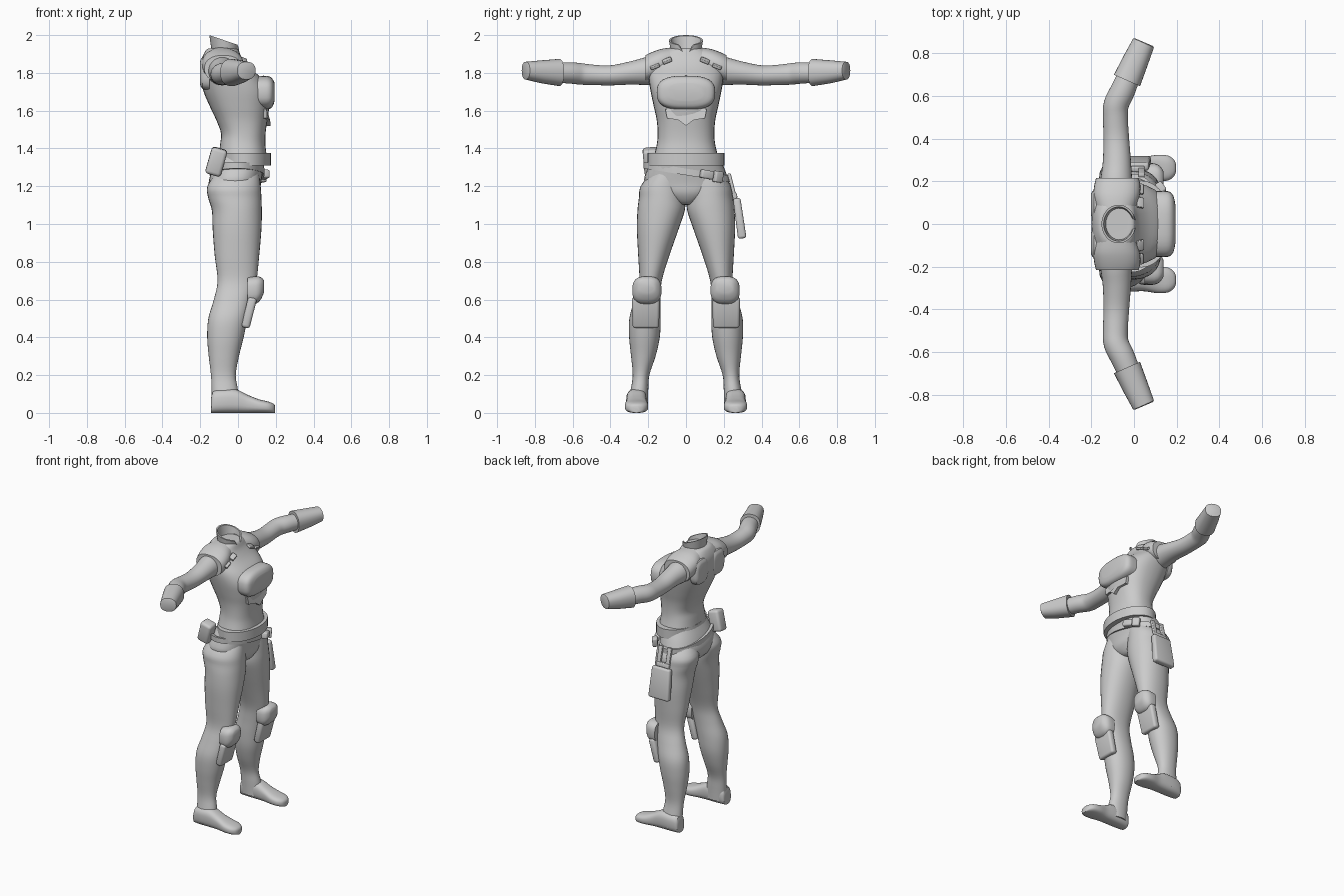
import bpy, bmesh, math
from mathutils import Vector, Matrix

if "Cube" in bpy.data.objects:
    bpy.data.objects.remove(bpy.data.objects["Cube"])

grey = bpy.data.materials.new("suit_grey")
grey.diffuse_color = (0.6, 0.6, 0.6, 1)
grey.use_nodes = True
grey.node_tree.nodes["Principled BSDF"].inputs["Base Color"].default_value = grey.diffuse_color
X, Y, Z = Vector((1, 0, 0)), Vector((0, 1, 0)), Vector((0, 0, 1))


def finish(name, bm, smooth=40):
    bmesh.ops.recalc_face_normals(bm, faces=bm.faces)
    me = bpy.data.meshes.new(name)
    bm.to_mesh(me)
    bm.free()
    me.materials.append(grey)
    ob = bpy.data.objects.new(name, me)
    bpy.context.collection.objects.link(ob)
    bpy.ops.object.select_all(action='DESELECT')
    ob.select_set(True)
    bpy.context.view_layer.objects.active = ob
    bpy.ops.object.shade_smooth_by_angle(angle=math.radians(smooth))
    return ob


def spline(rings, steps):
    """Catmull-Rom refinement of ring parameters."""
    out = []
    for i in range(len(rings) - 1):
        a, b, c, d = (rings[min(max(i + k, 0), len(rings) - 1)] for k in (-1, 0, 1, 2))
        for s in range(steps):
            t = s / steps
            out.append([0.5 * (2 * q + (r - p) * t + (2 * p - 5 * q + 4 * r - w) * t * t
                               + (3 * q - p - 3 * r + w) * t ** 3)
                        for p, q, r, w in zip(a, b, c, d)])
    return out + [list(rings[-1])]


def loft(name, rings, u=X, v=Y, power=2.0, n=32, steps=4, follow=False, smooth=40):
    """Closed tube through rings (x, y, z, ru, rv) of superellipse section."""
    rs = spline(rings, steps) if steps > 1 else rings
    bm = bmesh.new()
    loops = []
    for i, r in enumerate(rs):
        if follow:   # turn the section to stay square to the path
            a, b = rs[max(i - 1, 0)], rs[min(i + 1, len(rs) - 1)]
            t = Vector((b[0] - a[0], b[1] - a[1], 0)).normalized()
            u = Vector((abs(t.y), -t.x * (1 if t.y > 0 else -1), 0))
        loop = []
        for k in range(n):
            c, s = math.cos(math.tau * k / n), math.sin(math.tau * k / n)
            pu = math.copysign(abs(c) ** (2 / power), c)
            pv = math.copysign(abs(s) ** (2 / power), s)
            loop.append(bm.verts.new(Vector(r[:3]) + u * r[3] * pu + v * r[4] * pv))
        loops.append(loop)
    for a, b in zip(loops, loops[1:]):
        for k in range(n):
            bm.faces.new((a[k], a[(k + 1) % n], b[(k + 1) % n], b[k]))
    bm.faces.new(loops[0])
    bm.faces.new(loops[-1])
    return finish(name, bm, smooth)


def body(name, rows, y=0, power=2.0):
    """Upright loft from rows (z, back x, front x, y centre, y half-width)."""
    return loft(name, [((b + f) / 2, c, z, (f - b) / 2, w) for z, b, f, c, w in rows], power=power)


def band(name, c, rx, ry, h, thick, sx=0, sy=0, flare=0, notch=0, n=48):
    """Sloped strap ring with real thickness."""
    bm = bmesh.new()
    cols = []
    for k in range(n):
        a = math.tau * k / n
        ca, sa = math.cos(a), math.sin(a)
        col = []
        for off, top in ((0, 0), (0, 1), (-thick, 1), (-thick, 0)):
            ex = off + flare * top
            x, y = (rx + ex) * ca, (ry + ex) * sa
            dip = notch * max(0, 1 - abs(math.atan2(sa, ca)) / 0.45) if top else 0
            z = c[2] + (top - 0.5) * h + sx * x + sy * y - dip
            col.append(bm.verts.new((c[0] + x, c[1] + y, z)))
        cols.append(col)
    for a, b in zip(cols, cols[1:] + cols[:1]):
        for j in range(4):
            bm.faces.new((a[j], b[j], b[(j + 1) % 4], a[(j + 1) % 4]))
    return finish(name, bm)


def block(name, c, size, rot=(0, 0, 0), bevel=0.01, taper=1.0):
    """Bevelled box, optionally narrower at the top."""
    bm = bmesh.new()
    bmesh.ops.create_cube(bm, size=1)
    for v in bm.verts:
        k = taper if v.co.z > 0 else 1
        v.co = Vector((v.co.x * size[0] * k, v.co.y * size[1] * k, v.co.z * size[2]))
    bmesh.ops.bevel(bm, geom=bm.edges[:], offset=bevel, segments=3, affect='EDGES', profile=0.5)
    m = Matrix.Translation(c)
    for ang, ax in zip(rot, 'XYZ'):
        m = m @ Matrix.Rotation(math.radians(ang), 4, ax)
    bm.transform(m)
    return finish(name, bm)


# Torso and pelvis
body("torso", [(1.34, -.105, .155, 0, .175), (1.42, -.095, .145, 0, .155), (1.48, -.09, .146, 0, .15),
               (1.55, -.115, .155, 0, .155), (1.62, -.148, .165, 0, .17), (1.70, -.182, .165, 0, .187),
               (1.77, -.198, .125, 0, .197), (1.83, -.198, .06, 0, .195), (1.88, -.19, .02, 0, .165),
               (1.925, -.165, 0, 0, .10), (1.93, -.13, -.03, 0, .06)], power=2.4)
body("pelvis", [(1.36, -.10, .15, 0, .175), (1.29, -.135, .135, 0, .205), (1.22, -.155, .122, 0, .22),
                (1.16, -.14, .115, 0, .16), (1.11, -.08, .08, 0, .06), (1.10, -.03, .03, 0, .02)], power=2.3)

# Chest plate and pointed belly plate
loft("chest_plate", [(.06, 0, 1.695, .15, .085), (.135, 0, 1.695, .155, .09), (.168, 0, 1.695, .15, .085),
                     (.185, 0, 1.695, .13, .07), (.194, 0, 1.70, .09, .045)], u=Y, v=Z, power=2.8, steps=3)
bm = bmesh.new()
shape = [(-.11, 1.61), (-.10, 1.56), (-.04, 1.55), (0, 1.52), (.04, 1.55), (.10, 1.56), (.11, 1.61)]
front = [bm.verts.new((.173 - 1.8 * y * y, y, z)) for y, z in shape]
back = [bm.verts.new((.08, y, z)) for y, z in shape]
bm.faces.new(front)
bm.faces.new(back)
for i in range(7):
    j = (i + 1) % 7
    bm.faces.new((front[i], front[j], back[j], back[i]))
finish("belly_plate", bm)

# Open collar with a front notch
band("collar", (-.072, 0, 1.935), .068, .078, .075, .01, sx=-.34, flare=.012, notch=.06)

# Belts, buckle and pouch
band("waist_belt", (.036, 0, 1.342), .138, .203, .066, .04)
band("hip_belt", (-.005, .005, 1.275), .145, .23, .035, .02, sy=-.16)
block("buckle", (.14, .11, 1.262), (.04, .07, .045), (-10, 0, 20), .01)
block("buckle_tab", (.125, .17, 1.25), (.035, .05, .06), (-8, 0, 35), .008)
block("back_pouch", (-.115, -.185, 1.33), (.085, .08, .145), (5, 16, 0), .018)

# Holster on the left thigh with its two hanging straps
block("holster", (.0, .283, 1.03), (.16, .045, .215), (8, 0, 0), .014, .88)
for sx in (-.035, .035):
    block("holster_strap", (sx, .248, 1.185), (.03, .018, .17), (14, 0, 0), .005)
block("holster_clip", (0, .258, 1.15), (.10, .025, .03), (12, 0, 0), .006)

for s, side in ((-1, "right"), (1, "left")):
    # Leg
    leg = [(1.28, -.11, .11, .10, .08), (1.2, -.162, .12, .122, .118), (1.14, -.158, .124, .126, .123),
           (1.07, -.138, .126, .132, .125), (.97, -.134, .124, .15, .11), (.83, -.123, .112, .171, .082),
           (.70, -.108, .098, .188, .06), (.60, -.128, .072, .204, .069), (.50, -.157, .05, .217, .083),
           (.40, -.163, .03, .220, .081), (.30, -.155, .005, .226, .065), (.20, -.143, -.012, .238, .044),
           (.12, -.14, .0, .247, .047), (.03, -.138, .01, .258, .056)]
    body("leg_" + side, [(z, b, f, s * c, w) for z, b, f, c, w in leg], power=2.15)

    # Foot: heel to toe sections, flat sole
    foot = [(-.143, .02, .03), (-.135, .055, .045), (-.08, .062, .054), (-.01, .062, .054),
            (.05, .048, .053), (.11, .036, .062), (.16, .030, .058), (.188, .024, .038), (.197, .018, .015)]
    loft("foot_" + side, [(x, s * .262, h, w, h) for x, h, w in foot], u=Y, v=Z, power=2.7, steps=3)

    # Knee and shin pads
    loft("knee_pad_" + side, [(.05, s * .207, .648, .074, .07), (.095, s * .207, .65, .077, .073),
                              (.122, s * .207, .66, .064, .058), (.138, s * .207, .67, .04, .032)],
         u=Y, v=Z, power=2.8, steps=2)
    block("shin_pad_" + side, (.058, s * .213, .53), (.045, .14, .165), (0, 14, 0), .016, 1.06)

    # Arm bent forward at the elbow, then a cuff over the closed hand
    arm = [(-.085, .10, 1.81, .085, .08), (-.083, .20, 1.81, .075, .075), (-.08, .29, 1.80, .066, .062),
           (-.083, .40, 1.787, .060, .053), (-.087, .50, 1.79, .058, .054), (-.083, .56, 1.795, .059, .057),
           (-.055, .62, 1.80, .058, .056), (-.02, .70, 1.80, .053, .052)]
    loft("arm_" + side, [(x, s * y, z, a, b) for x, y, z, a, b in arm], v=Z, follow=True, n=28)
    cuff = [(-.033, .672, 1.802, .067, .072), (.01, .77, 1.806, .06, .06), (.045, .848, 1.812, .053, .047),
            (.0465, .8515, 1.812, .045, .038)]
    loft("cuff_" + side, [(x, s * y, z, a, b) for x, y, z, a, b in cuff], v=Z, power=2.3,
         follow=True, steps=1)

    # Shoulder flap and its front clips
    cap = [(-.085, .07, 1.86, .09, .075), (-.082, .13, 1.85, .108, .077), (-.078, .18, 1.835, .108, .075),
           (-.078, .215, 1.822, .10, .071)]
    loft("shoulder_flap_" + side, [(x, s * y, z, a, b) for x, y, z, a, b in cap], v=Z, power=2.3, steps=3)
    for y, z, x in ((.165, 1.835, .028), (.10, 1.865, .03)):
        block("shoulder_clip_" + side, (x, s * y, z), (.035, .05, .016), (s * -22, 25, 0), .004)
    # Shoulder blade pad
    loft("back_pad_" + side, [(-.15, s * .09, 1.80, .075, .09), (-.188, s * .09, 1.80, .07, .085),
                              (-.201, s * .09, 1.80, .05, .06)], u=Y, v=Z, power=3, steps=2)
